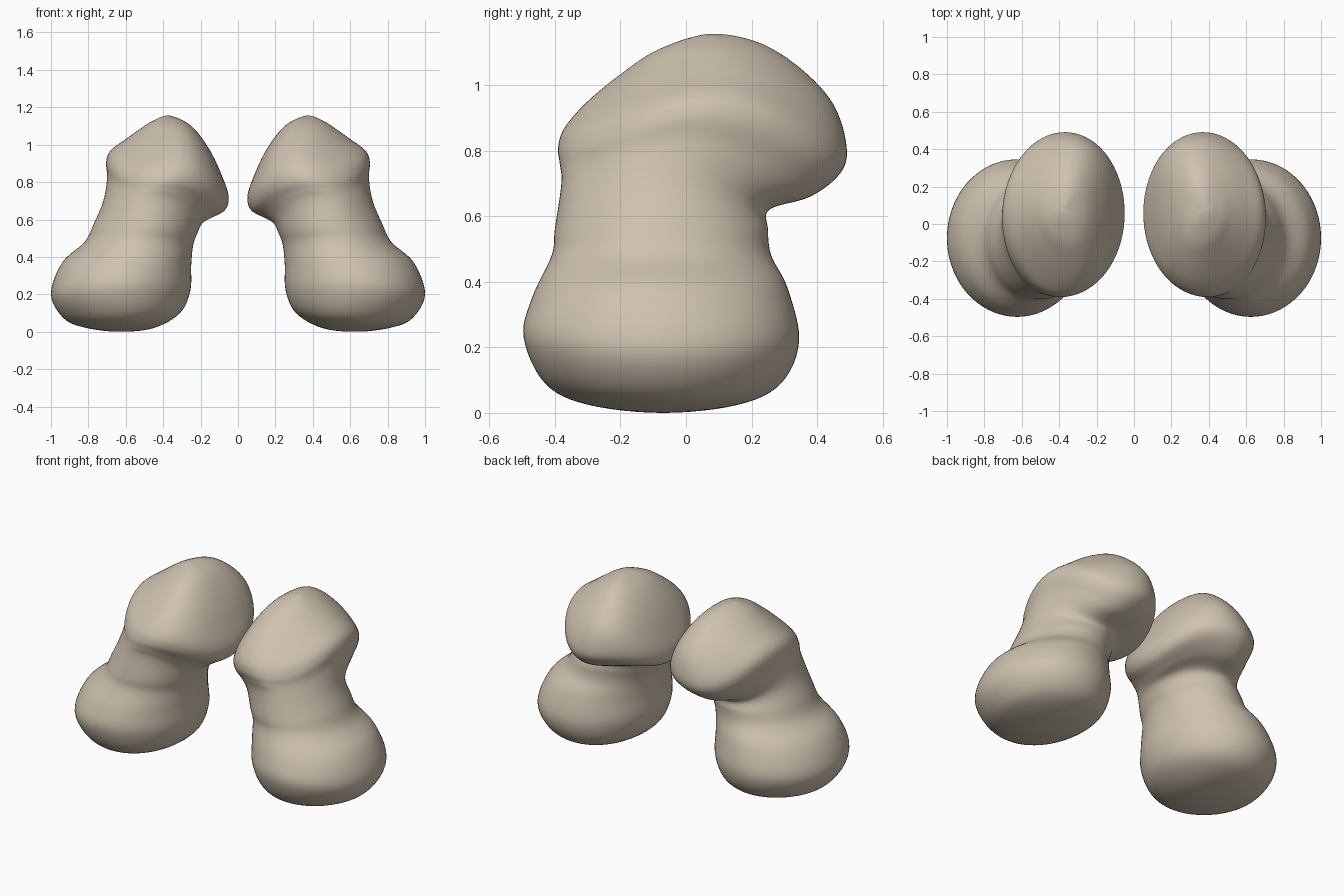
import bpy, bmesh, math
from mathutils import Vector

cube = bpy.data.objects.get("Cube")
if cube:
    bpy.data.objects.remove(cube)

SIDES = 72   # points around each ring
STEPS = 6    # subdivisions between control rings

bone = bpy.data.materials.new("bone beige")
bone.use_nodes = True
BEIGE = (0.62, 0.54, 0.43, 1)
bone.diffuse_color = BEIGE
bone.node_tree.nodes["Principled BSDF"].inputs["Base Color"].default_value = BEIGE

# Control rings from foot to head, in hundredths of a unit:
# inner (x, z), outer (x, z), front (y, z), back (y, z)
RINGS = [
    (63, 0, 63, 0, -7, 0, -7, 0),
    (45, 2, 81, 2, -30, 2.5, 16, 2.5),
    (31, 10, 93, 7, -43, 9, 29, 9),
    (25.5, 22, 100, 20, -49.5, 23, 34.5, 22),
    (25, 36, 94, 37, -47, 35, 31, 38),
    (24, 46, 82, 48, -41, 48, 26, 48),
    (22, 52, 77, 58, -40, 56, 25, 56),
    (19, 58, 72, 70, -38, 70, 25.5, 62),
    (14, 61, 70, 82, -38.5, 76, 38, 66),
    (7, 65, 70.5, 91, -39, 81, 47, 73),
    (5, 72, 68, 97, -37, 87, 49, 81),
    (8, 82, 60, 103, -30, 95, 45, 94),
    (15, 97, 53, 108, -19, 104, 35, 105),
    (25, 110, 46, 112.5, -8, 111, 22, 113),
    (37, 115.5, 37, 115.5, 7, 115.5, 7, 115.5),
]


def ring_point(ring, angle):
    """Point on a tilted oval ring passing through its four side points."""
    xi, zi, xo, zo, yf, zf, yb, zb = ring
    c, s = math.cos(angle), math.sin(angle)
    x = (xi + xo) / 2 + c * (xo - xi) / 2
    y = (yf + yb) / 2 + s * (yb - yf) / 2
    z_across = (zi + zo) / 2 + c * (zo - zi) / 2
    z_along = (zf + zb) / 2 + s * (zb - zf) / 2
    return Vector((x, y, c * c * z_across + s * s * z_along)) / 100


def spline(a, b, c, d, t):
    """Smooth curve from b to c."""
    return (b * 2 + (c - a) * t + (a * 2 - b * 5 + c * 4 - d) * t ** 2
            + (b * 3 - a - c * 3 + d) * t ** 3) / 2


def column(angle):
    """Smooth line from the foot pole to the head pole at one angle."""
    opposite = angle + math.pi
    pts = [ring_point(r, angle) for r in RINGS]
    pts = [ring_point(RINGS[1], opposite)] + pts + [ring_point(RINGS[-2], opposite)]
    line = [spline(*pts[i:i + 4], k / STEPS)
            for i in range(len(RINGS) - 1) for k in range(STEPS)]
    return line + [pts[-2]]


def build_bone(name, side):
    bm = bmesh.new()
    flip = Vector((side, 1, 1))
    cols = [[bm.verts.new(p * flip) for p in column(math.tau * i / SIDES)]
            for i in range(SIDES)]
    for i, a in enumerate(cols):
        b = cols[(i + 1) % SIDES]
        for j in range(len(a) - 1):
            bm.faces.new((a[j], b[j], b[j + 1], a[j + 1]))
    # Close both poles
    bmesh.ops.remove_doubles(bm, verts=bm.verts, dist=0.0001)
    bmesh.ops.recalc_face_normals(bm, faces=bm.faces)
    for f in bm.faces:
        f.smooth = True
    mesh = bpy.data.meshes.new(name)
    bm.to_mesh(mesh)
    bm.free()
    mesh.materials.append(bone)
    bpy.context.collection.objects.link(bpy.data.objects.new(name, mesh))


build_bone("left_bone", 1)
build_bone("right_bone", -1)
